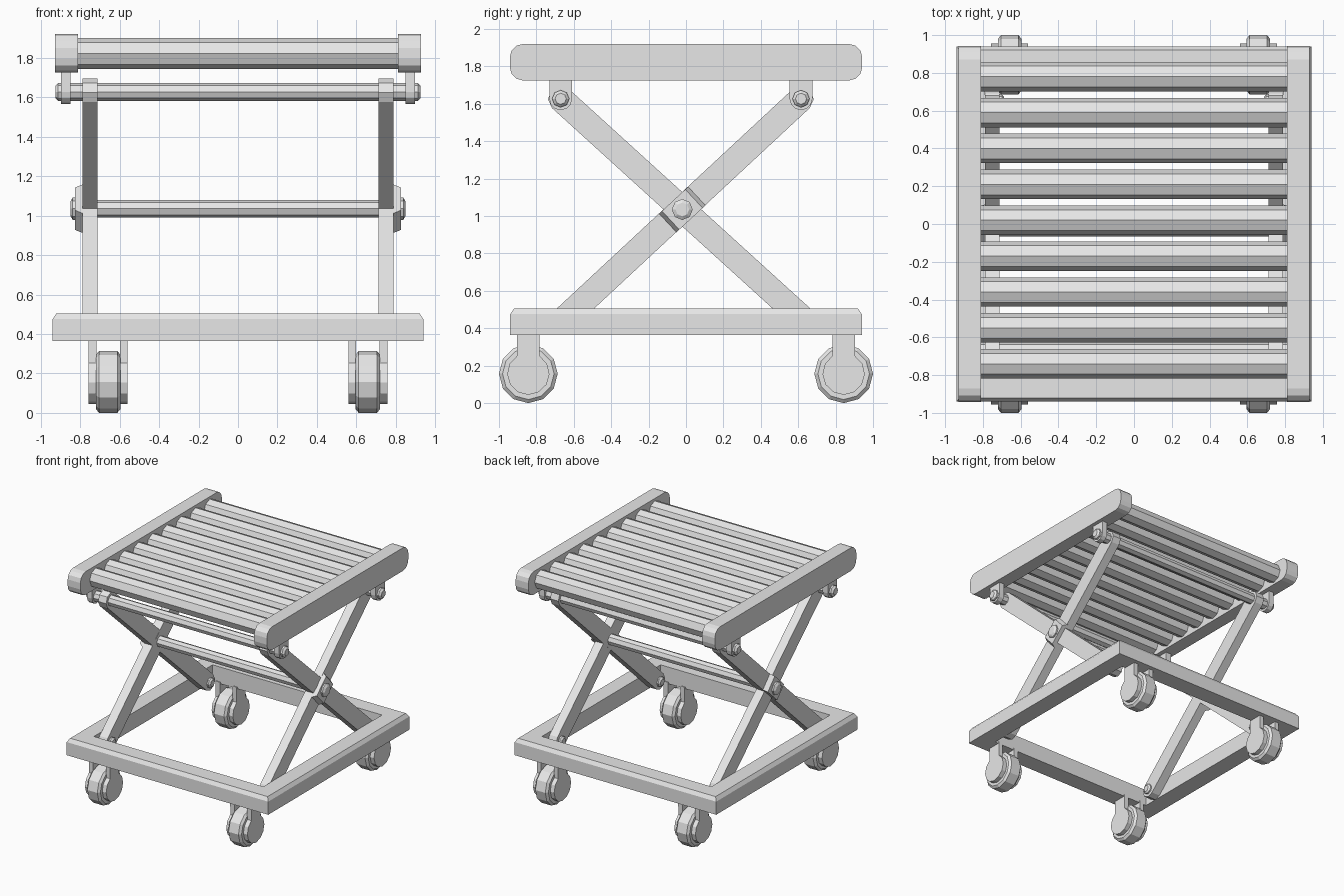
import bpy, bmesh
from math import sin, cos, pi, radians, atan2
from mathutils import Vector

cube = bpy.data.objects.get("Cube")
if cube:
    bpy.data.objects.remove(cube, do_unlink=True)

grey = bpy.data.materials.new("plain_grey")
grey.use_nodes = True
grey.diffuse_color = (0.8, 0.8, 0.8, 1)
grey.node_tree.nodes["Principled BSDF"].inputs["Base Color"].default_value = (0.8, 0.8, 0.8, 1)


def loft(name, rings, closed=False):
    """Skin rings of 3D points; cap the ends, or join last ring to first."""
    bm = bmesh.new()
    loops = [[bm.verts.new(p) for p in ring] for ring in rings]
    n = len(loops[0])
    pairs = list(zip(loops, loops[1:]))
    if closed:
        pairs.append((loops[-1], loops[0]))
    else:
        bm.faces.new(loops[0])
        bm.faces.new(loops[-1])
    for a, b in pairs:
        for i in range(n):
            j = (i + 1) % n
            bm.faces.new((a[i], a[j], b[j], b[i]))
    bmesh.ops.recalc_face_normals(bm, faces=bm.faces)
    mesh = bpy.data.meshes.new(name)
    bm.to_mesh(mesh)
    bm.free()
    mesh.materials.append(grey)
    obj = bpy.data.objects.new(name, mesh)
    bpy.context.collection.objects.link(obj)
    return obj


def along_x(name, sections, side=1):
    """Loft (x, outline in y/z) sections, mirrored by side."""
    return loft(name, [[(side * x, y, z) for y, z in pts] for x, pts in sections])


def prism(name, pts, x0, x1, side=1):
    return along_x(name, [(x0, pts), (x1, pts)], side)


def arc(c, r, start, end, steps):
    return [(c[0] + r * cos(radians(start + (end - start) * i / steps)),
             c[1] + r * sin(radians(start + (end - start) * i / steps)))
            for i in range(steps + 1)]


def ngon(c, r, n):
    return arc(c, r, 0, 360, n)[:-1]


def strap(p, q, r):
    """Bar outline with rounded ends."""
    a = atan2(q[1] - p[1], q[0] - p[0]) * 180 / pi
    return arc(q, r, a - 90, a + 90, 4) + arc(p, r, a + 90, a + 270, 4)


def bolt(name, c, x, r, depth, side):
    along_x(name, [(x, ngon(c, r, 8)), (x + depth * 0.6, ngon(c, r, 8)),
                   (x + depth, ngon(c, r * 0.65, 8))], side)


# Base frame: one chamfered profile swept round a square
profile = [(0.79, 0.365), (0.94, 0.365), (0.94, 0.475), (0.92, 0.505), (0.79, 0.505)]
loft("base_frame", [[(-h, -h, z), (h, -h, z), (h, h, z), (-h, h, z)]
                    for h, z in profile], closed=True)

# Seat slats
for i in range(9):
    prism(f"seat_slat_{i + 1}", ngon((-0.74 + 0.19 * i, 1.822), 0.078, 8), -0.82, 0.82)

# Pivot points of the scissor legs
TOP_FRONT, TOP_BACK = (-0.67, 1.627), (0.615, 1.627)
LOW_FRONT, LOW_BACK = (-0.67, 0.432), (0.645, 0.432)
CENTRE = (-0.02, 1.035)

# Cross bars
for name, c, half in (("front", TOP_FRONT, 0.9), ("back", TOP_BACK, 0.9),
                      ("centre", CENTRE, 0.83)):
    prism(f"{name}_cross_bar", ngon(c, 0.045, 8), -half, half)

# Seat rail outline with rounded corners
R = 0.07
rail = (arc((0.942 - R, 1.92 - R), R, 0, 90, 3) + arc((R - 0.942, 1.92 - R), R, 90, 180, 3)
        + arc((R - 0.942, 1.725 + R), R, 180, 270, 3) + arc((0.942 - R, 1.725 + R), R, 270, 360, 3))

for side, label in ((1, "left"), (-1, "right")):
    prism(f"{label}_seat_rail", rail, 0.81, 0.928, side)

    # Scissor legs
    prism(f"{label}_falling_leg", strap(LOW_BACK, TOP_FRONT, 0.068), 0.713, 0.788, side)
    prism(f"{label}_rising_leg", strap(LOW_FRONT, TOP_BACK, 0.068), 0.712, 0.789, side)

    # Overlap plate at the crossing, with sloped ends
    d = (Vector(TOP_BACK) - Vector(LOW_FRONT)).normalized()
    w = Vector((-d.y, d.x)) * 0.068

    def plate(half):
        c = Vector(CENTRE)
        return [tuple(c + d * half * u + w * v)
                for u, v in ((1, 1), (-1, 1), (-1, -1), (1, -1))]
    along_x(f"{label}_joint_plate", [(0.77, plate(0.11)), (0.792, plate(0.105)),
                                     (0.825, plate(0.085))], side)
    bolt(f"{label}_joint_bolt", CENTRE, 0.82, 0.056, 0.03, side)

    # Seat brackets and bolts at the upper pivots
    for end, c in (("front", TOP_FRONT), ("back", TOP_BACK)):
        hanger = arc(c, 0.061, 180, 360, 6) + [(c[0] + 0.061, 1.74), (c[0] - 0.061, 1.74)]
        prism(f"{label}_{end}_bracket", hanger, 0.848, 0.896, side)
        bolt(f"{label}_{end}_upper_bolt", c, 0.89, 0.046, 0.036, side)

    # Bolts on the inner faces of the leg feet
    for end, c in (("front", LOW_FRONT), ("back", LOW_BACK)):
        bolt(f"{label}_{end}_foot_bolt", c, 0.718, 0.042, -0.03, side)
        prism(f"{label}_{end}_foot_pin", ngon(c, 0.04, 8), 0.78, 0.8, side)

    # Casters: chamfered wheel between two fork plates
    for end, y in (("front", -0.843), ("back", 0.843)):
        hub = (y, 0.157)
        along_x(f"{label}_{end}_wheel",
                [(x, ngon(hub, r, 12)) for x, r in
                 ((0.596, 0.138), (0.612, 0.157), (0.704, 0.157), (0.72, 0.138))], side)
        fork = arc(hub, 0.113, 122, 418, 10) + [(y + 0.06, 0.38), (y - 0.06, 0.38)]
        prism(f"{label}_{end}_inner_fork", fork, 0.56, 0.598, side)
        prism(f"{label}_{end}_outer_fork", fork, 0.718, 0.757, side)
